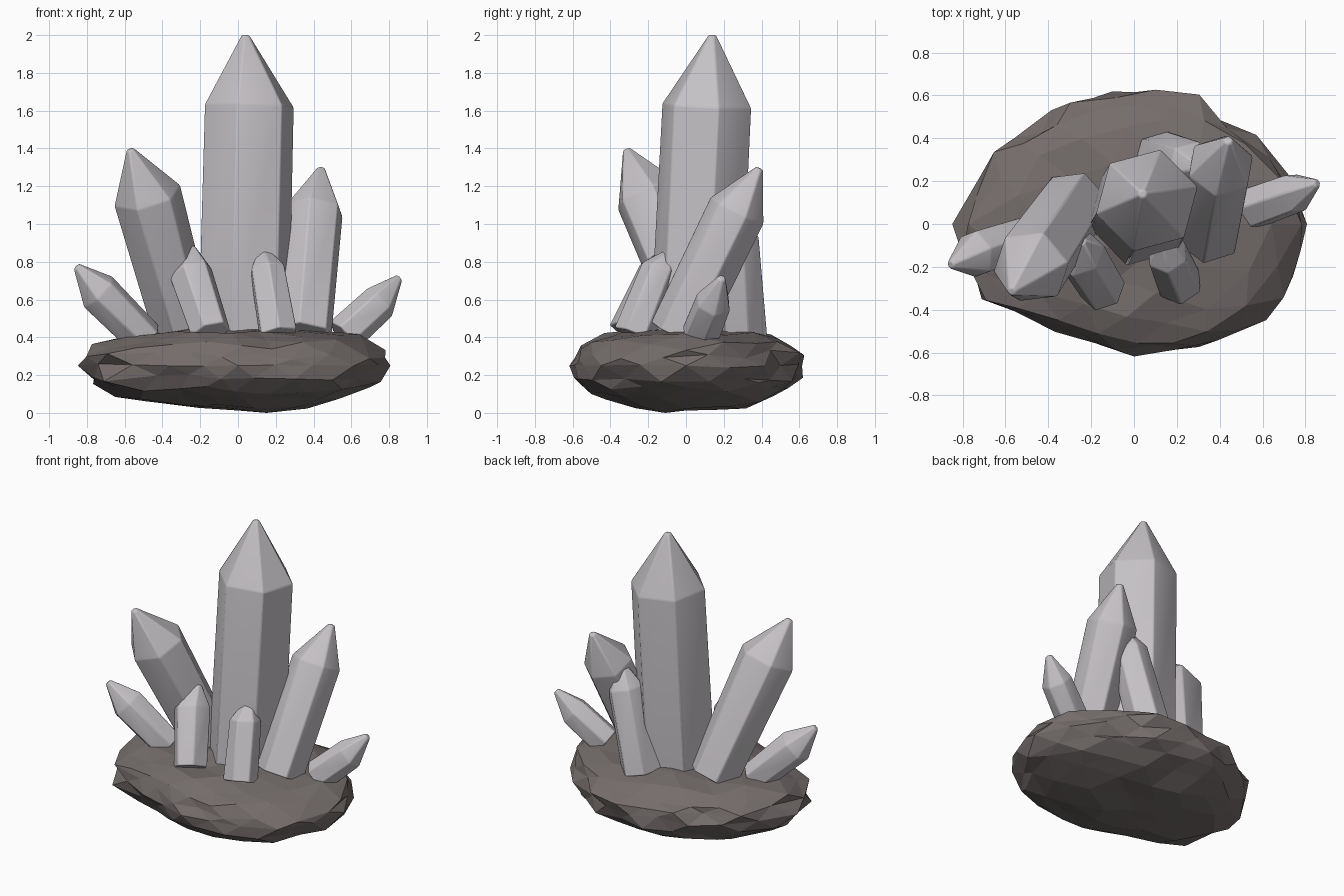
import bpy, bmesh, math
from mathutils import Vector, noise

if "Cube" in bpy.data.objects:
    bpy.data.objects.remove(bpy.data.objects["Cube"])


def material(name, rgb):
    m = bpy.data.materials.new(name)
    m.diffuse_color = (*rgb, 1)
    m.use_nodes = True
    m.node_tree.nodes["Principled BSDF"].inputs["Base Color"].default_value = m.diffuse_color
    return m


ROCK = material("brown_grey_stone", (0.175, 0.152, 0.147))
CRYSTAL = material("pale_crystal", (0.56, 0.535, 0.56))


def finish(name, bm, mat):
    bmesh.ops.recalc_face_normals(bm, faces=bm.faces)
    mesh = bpy.data.meshes.new(name)
    bm.to_mesh(mesh)
    bm.free()
    mesh.materials.append(mat)
    ob = bpy.data.objects.new(name, mesh)
    bpy.context.collection.objects.link(ob)
    return ob


# Rock base: flattened faceted boulder following an uneven plan outline
OUTLINE = [(-.85, 0), (-.77, -.22), (-.68, -.37), (-.4, -.48), (0, -.61), (.3, -.57),
           (.52, -.52), (.74, -.28), (.82, -.02), (.72, .24), (.57, .42), (.45, .46),
           (.28, .6), (-.1, .62), (-.38, .54), (-.45, .42), (-.66, .36), (-.75, .17)]


def plan_radius(dx, dy):
    """Distance from the centre to the outline along a unit direction."""
    d = Vector((dx, dy))
    for i, p in enumerate(OUTLINE):
        p, e = Vector(p), Vector(OUTLINE[(i + 1) % len(OUTLINE)])
        s = e - p
        den = dx * s.y - dy * s.x
        if abs(den) < 1e-6:
            continue
        t = (p.x * s.y - p.y * s.x) / den
        u = (p.x * dy - p.y * dx) / den
        if t > 0 and -1e-4 <= u <= 1.0001:
            return t
    return 0.6


bm = bmesh.new()
bmesh.ops.create_icosphere(bm, subdivisions=3, radius=1)
for v in bm.verts:
    x, y, z = v.co
    h = math.hypot(x, y)
    dx, dy = (x / h, y / h) if h > 1e-5 else (1, 0)
    n = noise.noise(Vector((x * 4.1, y * 4.1, z * 4.1 + 7)))
    n2 = noise.noise(Vector((x * 5 + 20, y * 5, z * 5)))
    power = 2.5 if z > 0 else 2.15
    k = (h ** power + abs(z) ** power) ** (-1 / power)
    r = plan_radius(dx, dy) * h * k * (1 + 0.08 * n * h)
    half = 0.205 if z > 0 else 0.25
    v.co = (dx * r, dy * r, 0.25 + half * z * k + 0.045 * n2)
low = min(v.co.z for v in bm.verts)
for v in bm.verts:
    if v.co.z < 0.25:
        v.co.z = 0.25 * (v.co.z - low) / (0.25 - low)
finish("rock_base", bm, ROCK)


# Crystals: six-sided prisms with a blunt pointed tip and softened edges
def crystal(name, base, shoulder, tip, r_base, r_top, turn):
    base, shoulder, tip = map(Vector, (base, shoulder, tip))
    axis = (shoulder - base).normalized()
    q = Vector((0, 0, 1)).rotation_difference(axis)
    bm = bmesh.new()
    rings = []
    for c, r in ((base - axis * 0.02, r_base), (shoulder, r_top), (tip, 0.022)):
        ring = []
        for i in range(6):
            a = math.radians(turn + 60 * i)
            ring.append(bm.verts.new(c + q @ Vector((r * math.cos(a), r * math.sin(a), 0))))
        rings.append(ring)
    for a, b in zip(rings, rings[1:]):
        for i in range(6):
            j = (i + 1) % 6
            bm.faces.new((a[i], a[j], b[j], b[i]))
    bm.faces.new(rings[0][::-1])
    bm.faces.new(rings[-1])
    ob = finish(name, bm, CRYSTAL)
    bev = ob.modifiers.new("soft_edges", 'BEVEL')
    bev.width = 0.008
    bev.segments = 2
    bev.limit_method = 'ANGLE'
    bev.angle_limit = math.radians(15)
    bpy.ops.object.select_all(action='DESELECT')
    ob.select_set(True)
    bpy.context.view_layer.objects.active = ob
    bpy.ops.object.shade_smooth_by_angle(angle=math.radians(30))


crystal("main_crystal", (.03, .05, .42), (.06, .11, 1.625), (.04, .14, 2.0), .25, .245, 15)
crystal("left_tall_crystal", (-.28, .09, .42), (-.48, -.2, 1.15), (-.57, -.315, 1.395), .165, .185, 10)
crystal("right_tall_crystal", (.35, -.04, .43), (.405, .27, 1.07), (.44, .39, 1.295), .155, .16, 20)
crystal("back_crystal", (.13, .30, .42), (.27, .27, .93), (.31, .26, 1.08), .135, .12, 15)
crystal("left_small_crystal", (-.5, -.06, .4), (-.74, -.14, .64), (-.855, -.19, .775), .105, .115, 20)
crystal("right_small_crystal", (.57, .08, .42), (.75, .145, .585), (.855, .19, .715), .105, .1, 10)
crystal("front_left_crystal", (-.15, -.3, .44), (-.25, -.14, .74), (-.245, -.08, .875), .11, .12, 15)
crystal("front_right_crystal", (.21, -.27, .43), (.155, -.14, .76), (.13, -.06, .87), .11, .1, 35)
